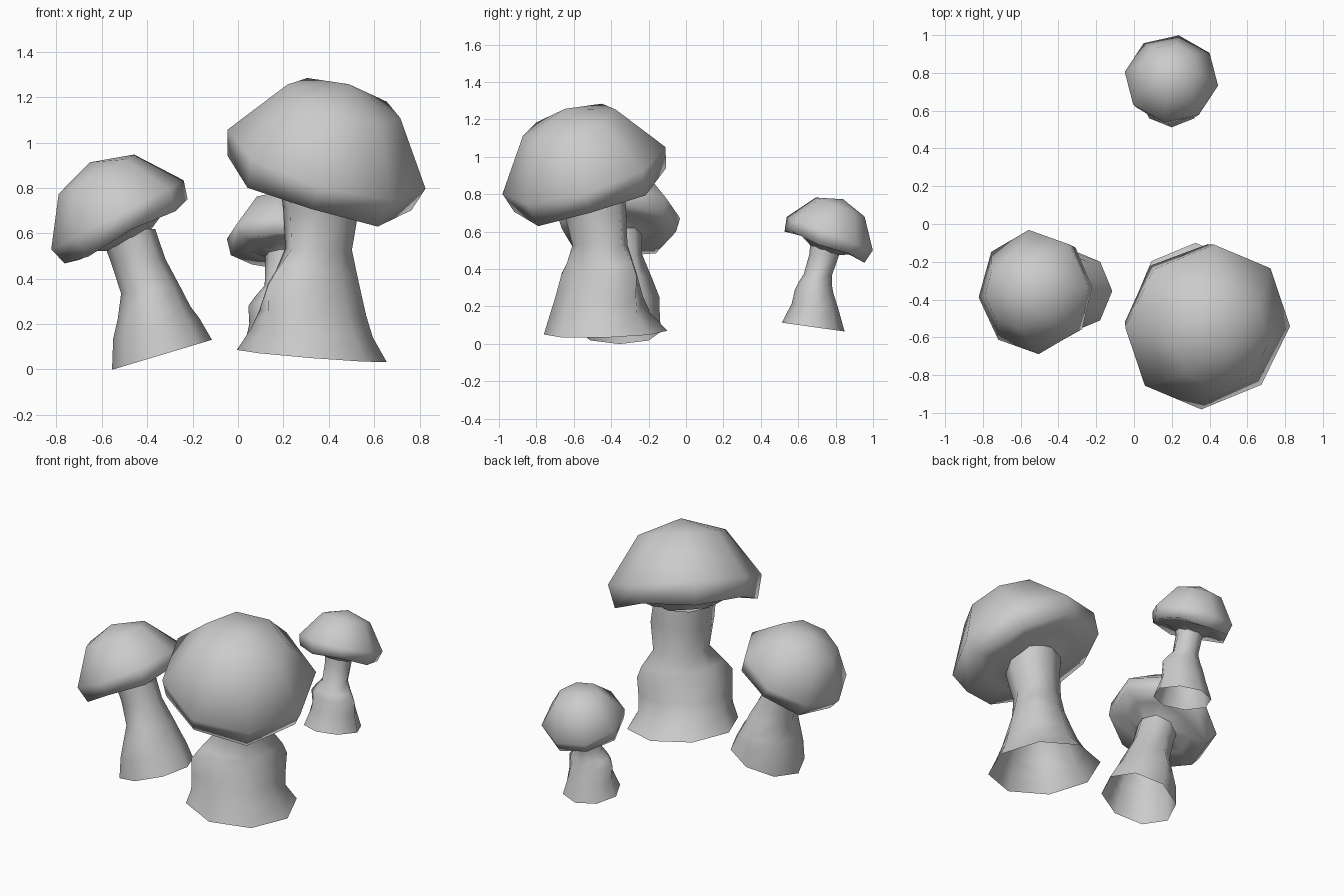
import bpy
import bmesh
from math import cos, sin, radians, tau
from mathutils import Vector

cube = bpy.data.objects.get("Cube")
if cube:
    bpy.data.objects.remove(cube, do_unlink=True)

grey = bpy.data.materials.new("plain_grey")
grey.use_nodes = True
grey.diffuse_color = (0.6, 0.6, 0.6, 1)
grey.node_tree.nodes["Principled BSDF"].inputs["Base Color"].default_value = (0.6, 0.6, 0.6, 1)

SIDES = 8
# Cap profile (radius, height) from the stem joint to the shoulder, for a cap of radius one
CAP_PROFILE = [(0.31, -0.34), (0.6, -0.2), (0.93, -0.24), (1.0, 0.04), (0.57, 0.65)]
CAP_TOP = 0.83


def loft(name, rings, tip=None):
    """Skin a stack of point rings, optionally closed by a tip point."""
    bm = bmesh.new()
    loops = [[bm.verts.new(p) for p in ring] for ring in rings]
    for low, high in zip(loops, loops[1:]):
        for i in range(SIDES):
            j = (i + 1) % SIDES
            bm.faces.new((low[i], low[j], high[j], high[i]))
    if tip is not None:
        top = bm.verts.new(tip)
        for i in range(SIDES):
            bm.faces.new((loops[-1][i], loops[-1][(i + 1) % SIDES], top))
    for face in bm.faces:
        face.smooth = True
    mesh = bpy.data.meshes.new(name)
    bm.to_mesh(mesh)
    bm.free()
    mesh.materials.append(grey)
    obj = bpy.data.objects.new(name, mesh)
    bpy.context.collection.objects.link(obj)


def cap(name, centre, radius, slope, turn):
    """Domed cap whose rim plane rises by slope along x and y."""
    normal = Vector((-slope[0], -slope[1], 1)).normalized()
    tilt = Vector((0, 0, 1)).rotation_difference(normal)
    rings = []
    for k, (r, h) in enumerate(CAP_PROFILE):
        ring = []
        for i in range(SIDES):
            a = tau * i / SIDES + radians(turn)
            # the lower lip is slightly wavy
            wave = 0.03 * (-1) ** i if k == 2 else 0
            p = Vector((r * cos(a), r * sin(a), h + wave)) * radius
            ring.append(Vector(centre) + tilt @ p)
        rings.append(ring)
    loft(name, rings, Vector(centre) + tilt @ Vector((0, 0, CAP_TOP * radius)))


def stem(name, lean, base_slope, levels):
    """Open stem; each level is x, y, z, radius, and size of the side lumps across the lean."""
    along = Vector((cos(radians(lean)), sin(radians(lean)), 0))
    across = Vector((-along.y, along.x, 0))
    rings = []
    for k, (x, y, z, r, lump) in enumerate(levels):
        fade = 1 - k / (len(levels) - 1)
        ring = []
        for i in range(SIDES):
            a = tau * i / SIDES
            bulge = 1 + (lump - 1) * sin(a) ** 4
            d = (along * cos(a) + across * sin(a)) * r * bulge
            rise = (d.x * base_slope[0] + d.y * base_slope[1]) * fade
            ring.append(Vector((x, y, z + rise)) + d)
        rings.append(ring)
    loft(name, rings)


# Large mushroom
cap("large_cap", (0.385, -0.54, 0.91), 0.455, (-0.3, 0.31), -2)
stem("large_stem", -45, (-0.08, 0.03), [
    (0.325, -0.43, 0.06, 0.33, 1), (0.325, -0.46, 0.16, 0.265, 1.06),
    (0.33, -0.465, 0.25, 0.22, 1.27), (0.335, -0.465, 0.37, 0.175, 1.62),
    (0.345, -0.46, 0.43, 0.155, 1.6), (0.355, -0.46, 0.53, 0.14, 1.2),
    (0.365, -0.485, 0.7, 0.158, 1.2), (0.36, -0.5, 0.82, 0.17, 1.1)])

# Medium mushroom
cap("medium_cap", (-0.525, -0.36, 0.67), 0.33, (0.52, 0.01), 5)
stem("medium_stem", 180, (0.3, 0), [
    (-0.335, -0.355, 0.065, 0.22, 1), (-0.36, -0.35, 0.18, 0.19, 1.1),
    (-0.37, -0.35, 0.25, 0.16, 1.3), (-0.385, -0.35, 0.35, 0.13, 1.3),
    (-0.44, -0.355, 0.48, 0.12, 1), (-0.49, -0.36, 0.62, 0.125, 1)])

# Small mushroom
cap("small_cap", (0.198, 0.765, 0.58), 0.25, (0, -0.39), 36)
stem("small_stem", 90, (0, -0.14), [
    (0.2, 0.68, 0.09, 0.168, 1.05), (0.2, 0.69, 0.2, 0.125, 1.2),
    (0.2, 0.685, 0.28, 0.103, 1.5), (0.2, 0.69, 0.32, 0.09, 1.4),
    (0.2, 0.705, 0.37, 0.075, 1.1), (0.2, 0.74, 0.48, 0.08, 1),
    (0.2, 0.75, 0.55, 0.085, 1)])
